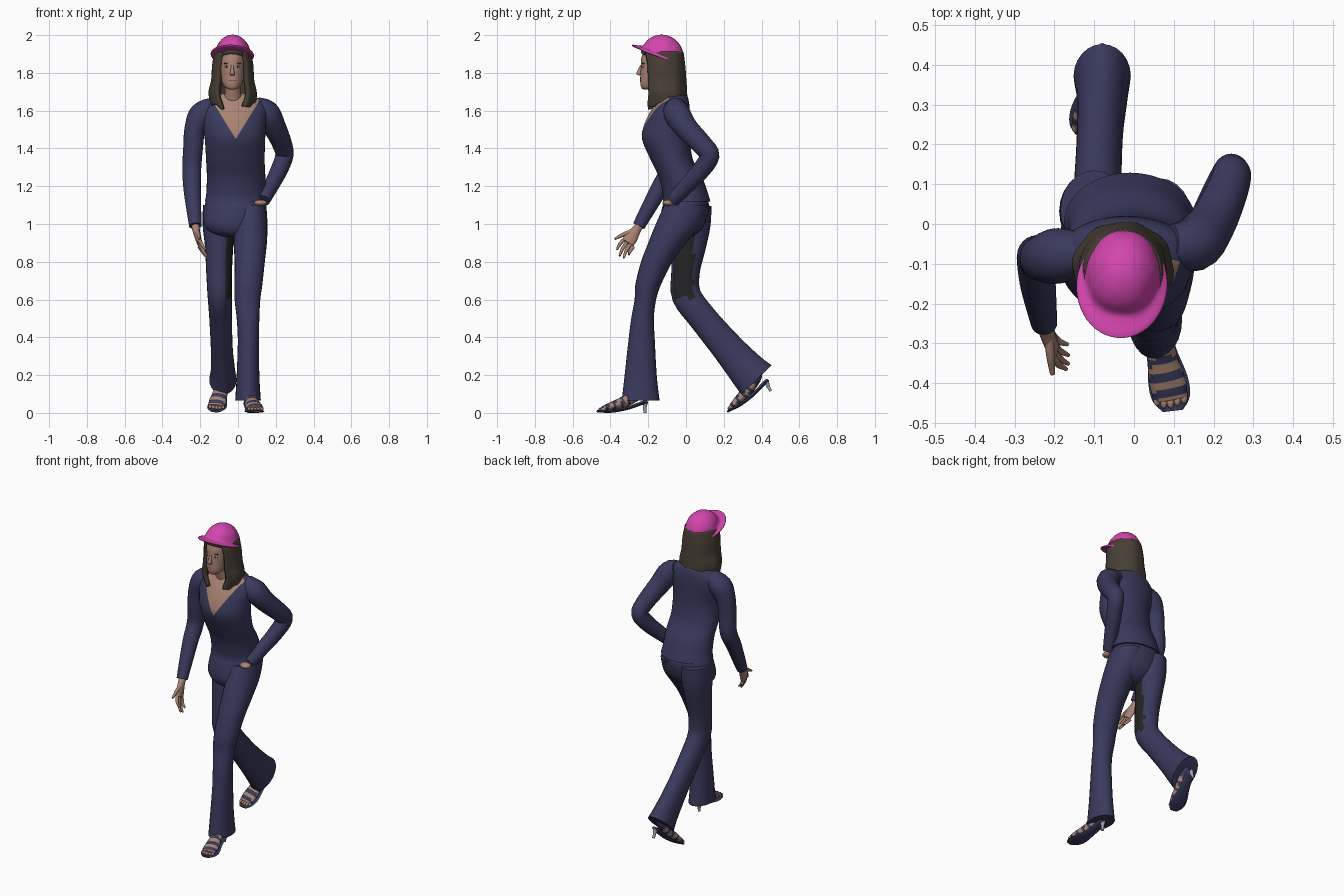
import bpy, bmesh, math
from mathutils import Vector, Matrix


def material(name, r, g, b):
    m = bpy.data.materials.new(name)
    m.diffuse_color = (r, g, b, 1)
    return m


NAVY = material("navy cloth", .042, .042, .11)
DARK = material("dark lining", .018, .018, .02)
PINK = material("pink cap", .65, .06, .42)
HAIR = material("brown hair", .065, .05, .036)
SKIN = material("skin", .4, .23, .17)
GREY = material("grey heel", .36, .37, .41)
WHITE = material("eye white", .6, .6, .62)
LIP = material("lips", .3, .12, .1)


def finish(name, bm, mats, rule=None, M=None, solid=0):
    """Turn a bmesh into a smooth object, colouring faces by a rule."""
    bmesh.ops.recalc_face_normals(bm, faces=bm.faces)
    bm.normal_update()
    if rule:
        for f in bm.faces:
            f.material_index = rule(f.calc_center_median(), f.normal)
    if M:
        bm.transform(M)
        bmesh.ops.recalc_face_normals(bm, faces=bm.faces)
    for v in bm.verts:
        v.co.z = max(v.co.z, 0)
    me = bpy.data.meshes.new(name)
    bm.to_mesh(me)
    bm.free()
    ob = bpy.data.objects.new(name, me)
    bpy.context.collection.objects.link(ob)
    for m in mats:
        me.materials.append(m)
    bpy.ops.object.select_all(action='DESELECT')
    ob.select_set(True)
    bpy.context.view_layer.objects.active = ob
    bpy.ops.object.shade_smooth_by_angle(angle=math.radians(50))
    if solid:
        s = ob.modifiers.new("thickness", 'SOLIDIFY')
        s.thickness, s.offset = solid, 0
    return ob


def spline(keys, sub):
    """Catmull-Rom through tuples of any length."""
    P = [Vector(k) for k in keys]
    out = []
    for i in range(len(P) - 1):
        a, b, c, d = P[max(i - 1, 0)], P[i], P[i + 1], P[min(i + 2, len(P) - 1)]
        for k in range(sub):
            t = k / sub
            out.append(b + (c - a) * (.5 * t) + (a * 2 - b * 5 + c * 4 - d) * (.5 * t * t)
                       + (b * 3 - a - c * 3 + d) * (.5 * t ** 3))
    return out + [P[-1]]


def loft(name, keys, mats, flat=False, n=24, sub=4, rule=None, post=None, M=None):
    """Elliptical rings (x, y, z, radius u, radius v) along a smooth path."""
    R = spline(keys, sub)
    bm = bmesh.new()
    rows = []
    for i, r in enumerate(R):
        c, u, v = Vector(r[:3]), Vector((1, 0, 0)), Vector((0, 1, 0))
        if not flat:
            t = Vector(R[min(i + 1, len(R) - 1)][:3]) - Vector(R[max(i - 1, 0)][:3])
            v = t.cross(u).normalized()
            u = v.cross(t).normalized()
        rows.append([bm.verts.new(c + u * (r[3] * math.cos(a)) + v * (r[4] * math.sin(a)))
                     for a in (math.tau * k / n for k in range(n))])
    for A, B in zip(rows, rows[1:]):
        for k in range(n):
            bm.faces.new((A[k], A[(k + 1) % n], B[(k + 1) % n], B[k]))
    bm.faces.new(rows[0])
    bm.faces.new(rows[-1])
    if post:
        post(bm)
    return finish(name, bm, mats, rule, M)


def ball(name, loc, r, mat, M=None, tilt=0):
    bm = bmesh.new()
    T = Matrix.Translation(loc) @ Matrix.Rotation(tilt, 4, 'X') @ Matrix.Diagonal((*r, 1))
    bmesh.ops.create_uvsphere(bm, u_segments=16, v_segments=10, radius=1, matrix=T)
    return finish(name, bm, [mat], M=M)


# Top with a V neck cut by two slanted planes
APEX = Vector((-.012, 0, 1.45))
CUTS = [Vector((s * .17, 0, -.105)).normalized() for s in (1, -1)]


def cut_neck(bm):
    for nrm in CUTS:
        bmesh.ops.bisect_plane(bm, geom=bm.verts[:] + bm.edges[:] + bm.faces[:],
                               plane_co=APEX, plane_no=nrm)


loft("top", [(-.01, .003, 1.12, .166, .126), (-.01, -.003, 1.16, .158, .12),
             (-.01, -.03, 1.25, .155, .115), (-.014, -.075, 1.34, .155, .112),
             (-.016, -.106, 1.45, .16, .127), (-.02, -.1, 1.53, .168, .12),
             (-.02, -.083, 1.6, .175, .103), (-.02, -.07, 1.65, .148, .085),
             (-.022, -.065, 1.68, .1, .07), (-.022, -.065, 1.695, .04, .04)],
     [NAVY, SKIN], flat=True, n=40, post=cut_neck,
     rule=lambda c, n: int(c.y < -.09 and all((c - APEX).dot(k) < 0 for k in CUTS)))

# Trousers
loft("trouser_seat", [(-.012, .003, 1.15, .15, .11), (-.015, -.003, 1.08, .165, .125),
                      (-.016, -.02, 1.0, .165, .12), (-.02, -.03, .95, .12, .09),
                      (-.02, -.03, .93, .05, .05)], [NAVY], flat=True)
loft("left_trouser_leg", [(.065, 0, 1.1, .085, .115), (.066, -.04, 1.0, .09, .12),
                          (.065, -.1, .9, .088, .1), (.062, -.155, .8, .08, .083),
                          (.055, -.2, .68, .074, .068), (.05, -.215, .6, .068, .057),
                          (.053, -.23, .5, .06, .06), (.055, -.235, .38, .056, .07),
                          (.053, -.24, .2, .06, .085), (.053, -.24, .065, .068, .1)],
     [NAVY], flat=True)
loft("right_trouser_leg", [(-.1, .035, 1.1, .085, .1), (-.1, .03, 1.0, .088, .1),
                           (-.1, .015, .88, .075, .09), (-.1, -.003, .74, .068, .075),
                           (-.097, .003, .62, .064, .078), (-.092, .09, .5, .06, .076),
                           (-.086, .22, .345, .058, .085), (-.08, .32, .23, .064, .1),
                           (-.08, .372, .175, .072, .112)], [NAVY, DARK],
     rule=lambda c, n: int(n.x > .6 and .61 < c.z < .94 and c.y < .04))

# Sleeves
loft("left_sleeve", [(.09, -.05, 1.63, .045, .05), (.15, -.05, 1.59, .068, .07),
                     (.195, 0, 1.51, .06, .062), (.235, .085, 1.42, .052, .055),
                     (.245, .125, 1.36, .048, .052), (.215, .075, 1.28, .045, .048),
                     (.175, 0, 1.2, .04, .042), (.137, -.07, 1.125, .033, .035)], [NAVY])
loft("right_sleeve", [(-.12, -.07, 1.63, .045, .05), (-.19, -.08, 1.58, .068, .07),
                      (-.228, -.085, 1.5, .056, .06), (-.238, -.085, 1.4, .052, .055),
                      (-.245, -.085, 1.29, .05, .052), (-.243, -.14, 1.19, .046, .046),
                      (-.235, -.195, 1.09, .04, .04), (-.226, -.25, .99, .033, .033)], [NAVY])

# Hands: one in the pocket, one open
ball("pocket_hand", (.12, -.095, 1.112), (.035, .03, .016), SKIN)
loft("right_palm", [(-.226, -.24, 1.0, .022, .022), (-.222, -.262, .97, .02, .025),
                    (-.212, -.29, .93, .017, .036), (-.203, -.308, .9, .014, .034)],
     [SKIN], n=14)
TIPS = [(-.17, -.365, .865), (-.165, -.352, .83), (-.165, -.33, .82), (-.167, -.303, .838)]
for i, (x, y, z) in enumerate(TIPS):
    base = Vector((-.205, -.33 + .017 * i, .918 - .013 * i))
    mid = (base + Vector((x, y, z))) / 2 + Vector((-.004, -.004, 0))
    loft(f"finger_{i + 1}", [(*base, .01, .01), (*mid, .009, .009), (x, y, z, .005, .005)],
         [SKIN], n=8)
loft("thumb", [(-.215, -.275, .965, .012, .012), (-.21, -.33, .945, .011, .011),
               (-.205, -.378, .92, .006, .006)], [SKIN], n=8)


# Feet in strappy heeled sandals, modelled once and posed twice
def foot(side, M):
    loft(side + "_foot", [(.058, -.235, .13, .032, .032), (.06, -.265, .1, .034, .036),
                          (.07, -.33, .058, .038, .03), (.085, -.4, .033, .046, .022),
                          (.093, -.44, .022, .042, .014)], [SKIN, NAVY], n=16, sub=6, M=M,
         rule=lambda c, n: int(math.sin(-c.y * 150 + (c.x - .07) * 35) > .1 or c.y > -.26))
    loft(side + "_sole", [(.058, -.205, .06, .02, .008), (.06, -.23, .053, .032, .01),
                          (.07, -.31, .025, .034, .009), (.085, -.39, .009, .05, .008),
                          (.094, -.44, .008, .047, .007), (.098, -.47, .008, .025, .006)],
         [NAVY], n=16, M=M)
    loft(side + "_heel", [(.058, -.215, .06, .017, .016), (.058, -.218, .03, .01, .01),
                          (.058, -.218, 0, .008, .008)], [GREY], n=10, M=M)
    for k in range(5):
        ball(f"{side}_toe_{k + 1}", (.058 + .017 * k, -.452 + .006 * abs(k - 1.5), .02),
             (.009, .015, .009), SKIN, M)


foot("left", Matrix())
foot("right", Matrix.Translation((-.022, .22, .008)) @ Matrix.Rotation(math.radians(27), 4, 'X')
     @ Matrix.Translation((0, .47, -.008)) @ Matrix.Diagonal((-1, 1, 1, 1)))

# Neck, head and face
loft("neck", [(-.025, -.09, 1.62, .06, .055), (-.027, -.12, 1.7, .042, .046),
              (-.03, -.14, 1.78, .042, .05)], [SKIN], flat=True)
loft("head", [(-.03, -.212, 1.712, .012, .014), (-.03, -.2, 1.72, .034, .036),
              (-.03, -.18, 1.745, .052, .062), (-.03, -.152, 1.785, .064, .09),
              (-.03, -.14, 1.83, .07, .1), (-.03, -.138, 1.88, .07, .098),
              (-.03, -.135, 1.93, .055, .08), (-.03, -.13, 1.96, .02, .03)],
     [SKIN], flat=True, n=28)
loft("nose", [(-.03, -.236, 1.84, .006, .006), (-.03, -.244, 1.815, .009, .012),
              (-.03, -.247, 1.795, .013, .016), (-.03, -.238, 1.785, .009, .009)],
     [SKIN], flat=True, n=12)
ball("mouth", (-.03, -.235, 1.76), (.021, .008, .007), LIP)
for s, side in ((-1, "right"), (1, "left")):
    x = -.03 + s * .029
    ball(side + "_eye", (x, -.226, 1.833), (.013, .008, .006), WHITE)
    ball(side + "_iris", (x, -.2325, 1.833), (.005, .003, .005), DARK)
    ball(side + "_eyebrow", (x, -.225, 1.85), (.017, .008, .0035), HAIR)

# Long hair: an open sheet wrapped round the back of the head
bm = bmesh.new()
rows, N = [], 36
for i, (y, z, rx, ry, gap) in enumerate(spline(
        [(-.125, 1.91, .086, .1, .6), (-.118, 1.84, .097, .102, .7), (-.115, 1.76, .102, .105, .72),
         (-.11, 1.7, .115, .103, .68), (-.105, 1.65, .108, .1, .5)], 5)):
    row = []
    for k in range(N + 1):
        s = 2 * k / N - 1
        a = s * (math.pi - gap)
        drop = (i / 20) ** 3 * (.035 * abs(s) ** 3 + .008 * math.sin(9 * a))
        wave = 1 + .03 * (i / 20) * math.sin(8 * a)
        row.append(bm.verts.new((-.028 + rx * wave * math.sin(a),
                                 y + ry * wave * math.cos(a), z - drop)))
    rows.append(row)
for A, B in zip(rows, rows[1:]):
    for k in range(N):
        bm.faces.new((A[k], A[k + 1], B[k + 1], B[k]))
finish("long_hair", bm, [HAIR], solid=.024)
ball("hairline", (-.028, -.132, 1.892), (.085, .11, .04), HAIR, tilt=math.radians(-14))


# Cap with panelled dome and brim
def panels(bm):
    for v in bm.verts:
        if v.co.z > .012:
            k = 1 + .03 * abs(math.sin(3 * math.atan2(v.co.x, -v.co.y)))
            v.co.x *= k
            v.co.y *= k


DOME = [(0, 0, .112 * math.sin(t), .093 * math.cos(t), .113 * math.cos(t))
        for t in (.18, .45, .75, 1.05, 1.3, 1.5)]
loft("cap", [(0, -.022, -.008, .106, .132), (0, -.025, -.008, .113, .14),
             (0, -.025, 0, .113, .141), (0, -.004, .01, .098, .121)] + DOME,
     [PINK], flat=True, n=48, sub=3, post=panels,
     M=Matrix.Translation((-.028, -.128, 1.89)) @ Matrix.Rotation(math.radians(-5), 4, 'Z')
     @ Matrix.Rotation(math.radians(-21), 4, 'X'))
